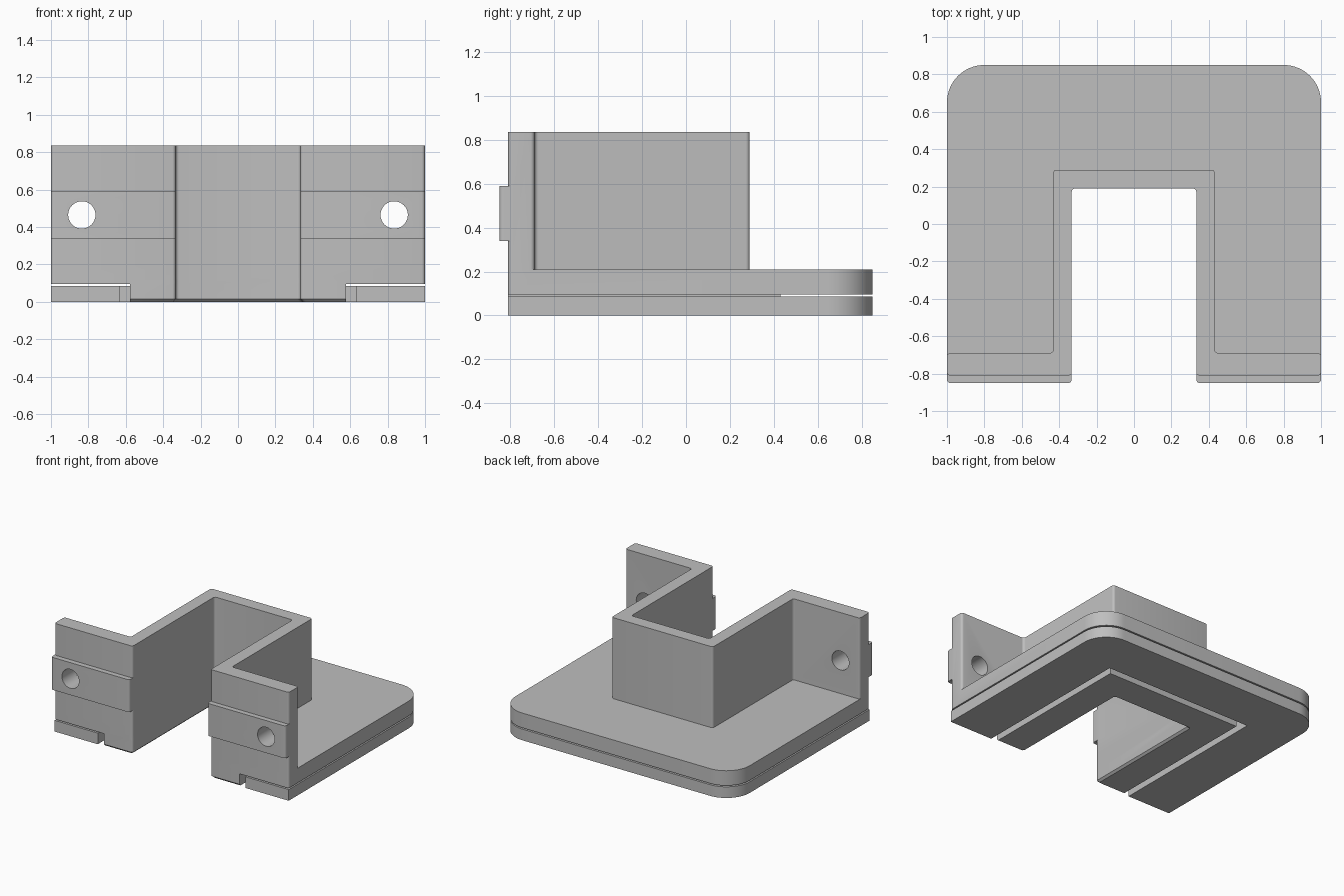
import bpy, bmesh, math
from mathutils import Vector

if "Cube" in bpy.data.objects:
    bpy.data.objects.remove(bpy.data.objects["Cube"])

grey = bpy.data.materials.new("plain grey")
grey.diffuse_color = (0.52, 0.52, 0.52, 1)
grey.use_nodes = True
grey.node_tree.nodes["Principled BSDF"].inputs["Base Color"].default_value = grey.diffuse_color


def rounded(corners):
    """Outline from (x, y, radius) square corners."""
    out = []
    n = len(corners)
    for i, (x, y, r) in enumerate(corners):
        p = Vector((x, y))
        if r == 0:
            out.append(p)
            continue
        u = (Vector(corners[i - 1][:2]) - p).normalized()
        v = (Vector(corners[(i + 1) % n][:2]) - p).normalized()
        steps = 16 if r > 0.1 else 5
        for k in range(steps + 1):
            t = math.pi / 2 * k / steps
            out.append(p + r * (u + v) - r * (v * math.cos(t) + u * math.sin(t)))
    return out


def mirrored(half):
    """Complete a symmetric outline from its right half."""
    return rounded(half + [(-x, y, r) for x, y, r in reversed(half)])


def loft(name, layers):
    """Solid through (z, outline) layers with equal point counts."""
    bm = bmesh.new()
    rings = [[bm.verts.new((p.x, p.y, z)) for p in pts] for z, pts in layers]
    bm.faces.new(rings[0])
    bm.faces.new(rings[-1])
    for a, b in zip(rings, rings[1:]):
        for i in range(len(a)):
            j = (i + 1) % len(a)
            bm.faces.new((a[i], a[j], b[j], b[i]))
    bmesh.ops.recalc_face_normals(bm, faces=bm.faces)
    mesh = bpy.data.meshes.new(name)
    bm.to_mesh(mesh)
    bm.free()
    mesh.materials.append(grey)
    ob = bpy.data.objects.new(name, mesh)
    bpy.context.collection.objects.link(ob)
    return ob


def combine(target, tool, operation):
    """Apply a boolean and remove the tool."""
    mod = target.modifiers.new(operation, 'BOOLEAN')
    mod.operation, mod.object, mod.solver = operation, tool, 'EXACT'
    bpy.context.view_layer.objects.active = target
    bpy.ops.object.modifier_apply(modifier=mod.name)
    bpy.data.objects.remove(tool)


F, R = -0.81, 0.018      # front plane, small corner radius
IX, IY = 0.333, 0.19     # slot half width and slot back


def rim_outline(c):
    return mirrored([(IX + c, IY + c, R), (IX + c, F + c, R),
                     (0.578, F + c, 0), (0.578, 0.43, 0)])


# upright wall with side flanges
bracket = loft("bracket", [(z, mirrored([
    (IX, IY, R), (IX, F, R), (1, F, R), (1, -0.69, R),
    (0.432, -0.69, R), (0.432, 0.29, R)])) for z in (0.15, 0.835)])

# upper plate
plate = loft("upper_plate", [(z, mirrored([
    (IX, IY, R), (IX, F, R), (1, F, R), (1, 0.85, 0.2)])) for z in (0.096, 0.21)])
combine(bracket, plate, 'UNION')

# rim hanging under the plate, chamfered along the slot and front
rim = loft("inner_rim", [(0, rim_outline(0.015)), (0.015, rim_outline(0)),
                         (0.15, rim_outline(0))])
combine(bracket, rim, 'UNION')

# raised front bands and screw holes
for s in (-1, 1):
    band = loft("front_band", [(z, rounded([
        (s * IX, -0.85, R), (s * 1, -0.85, R), (s * 1, -0.785, 0),
        (s * IX, -0.785, 0)])) for z in (0.34, 0.59)])
    combine(bracket, band, 'UNION')
for s in (-1, 1):
    bpy.ops.mesh.primitive_cylinder_add(
        vertices=48, radius=0.073, depth=0.4,
        location=(s * 0.835, -0.77, 0.465), rotation=(math.pi / 2, 0, 0))
    combine(bracket, bpy.context.object, 'DIFFERENCE')

# separate lower plate around the rim
lower = loft("lower_plate", [(z, mirrored([
    (0.63, 0.485, 0), (0.63, F, 0), (1, F, 0), (1, 0.85, 0.2)])) for z in (0, 0.086)])

for ob in (bracket, lower):
    bpy.ops.object.select_all(action='DESELECT')
    ob.select_set(True)
    bpy.context.view_layer.objects.active = ob
    bpy.ops.object.shade_smooth_by_angle(angle=math.radians(30))
